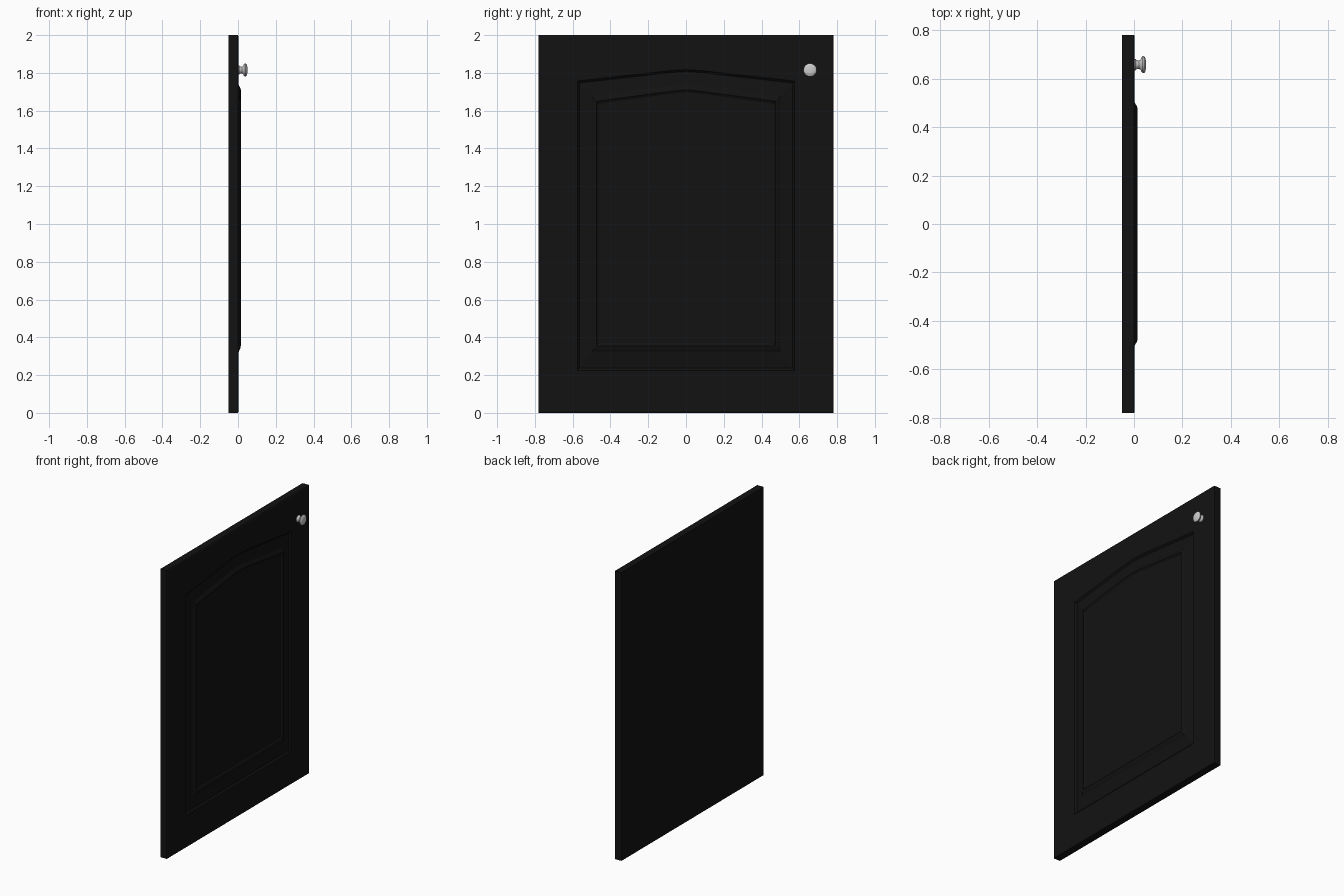
import bpy, bmesh, math

if "Cube" in bpy.data.objects:
    bpy.data.objects.remove(bpy.data.objects["Cube"])

# Arch shape of the panel top: (fraction of half width, fraction of rise)
ARCH = [(1, 0), (0.5, 0.53), (0.15, 0.9), (0, 1), (-0.15, 0.9), (-0.5, 0.53), (-1, 0)]


def material(name, rgb):
    m = bpy.data.materials.new(name)
    m.diffuse_color = (*rgb, 1)
    m.use_nodes = True
    m.node_tree.nodes["Principled BSDF"].inputs["Base Color"].default_value = m.diffuse_color
    return m


def make_object(name, bm, mat=None):
    bmesh.ops.recalc_face_normals(bm, faces=bm.faces)
    me = bpy.data.meshes.new(name)
    bm.to_mesh(me)
    bm.free()
    ob = bpy.data.objects.new(name, me)
    bpy.context.collection.objects.link(ob)
    if mat:
        me.materials.append(mat)
    return ob


def skin(bm, rings):
    """Join equal-length rings of points with quads and cap both ends."""
    vs = [[bm.verts.new(p) for p in r] for r in rings]
    n = len(vs[0])
    for a, b in zip(vs, vs[1:]):
        for i in range(n):
            j = (i + 1) % n
            bm.faces.new((a[i], a[j], b[j], b[i]))
    bm.faces.new(vs[0])
    bm.faces.new(vs[-1])


def door_ring(x, w, bottom, shoulder, apex):
    pts = [(x, -w, bottom), (x, w, bottom)]
    return pts + [(x, w * f, shoulder + (apex - shoulder) * h) for f, h in ARCH]


def panel_ring(x, t):
    """Panel outline, t = 0 at the outer groove, 1 at the inner bead."""
    return door_ring(x, 0.575 - 0.1 * t, 0.225 + 0.13 * t, 1.757 - 0.107 * t, 1.818 - 0.108 * t)


# Door slab with routed groove, sloping border, raised bead and centre field
bm = bmesh.new()
skin(bm, [
    door_ring(-0.05, 0.78, 0, 2, 2),
    door_ring(-0.001, 0.78, 0, 2, 2),
    door_ring(0.003, 0.773, 0.007, 1.993, 1.993),
    panel_ring(0.003, 0),
    panel_ring(-0.007, 0.1),
    panel_ring(0.003, 0.74),
    panel_ring(0.012, 0.9),
    panel_ring(0.015, 1),
    panel_ring(0.007, 1.12),
])
make_object("cabinet_door", bm, material("black_paint", (0.006, 0.006, 0.006)))

# Turned knob: (x, radius) profile spun around the x axis
profile = [(0.0, 0.024), (0.006, 0.024), (0.010, 0.019), (0.020, 0.017), (0.027, 0.021),
           (0.031, 0.030), (0.036, 0.035), (0.041, 0.035), (0.046, 0.030), (0.049, 0.018)]
N = 32
bm = bmesh.new()
skin(bm, [[(x, 0.657 + r * math.cos(2 * math.pi * i / N), 1.815 + r * math.sin(2 * math.pi * i / N))
           for i in range(N)] for x, r in profile])
knob = make_object("knob", bm)
bpy.context.view_layer.objects.active = knob
knob.select_set(True)
bpy.ops.object.shade_smooth_by_angle(angle=math.radians(40))
